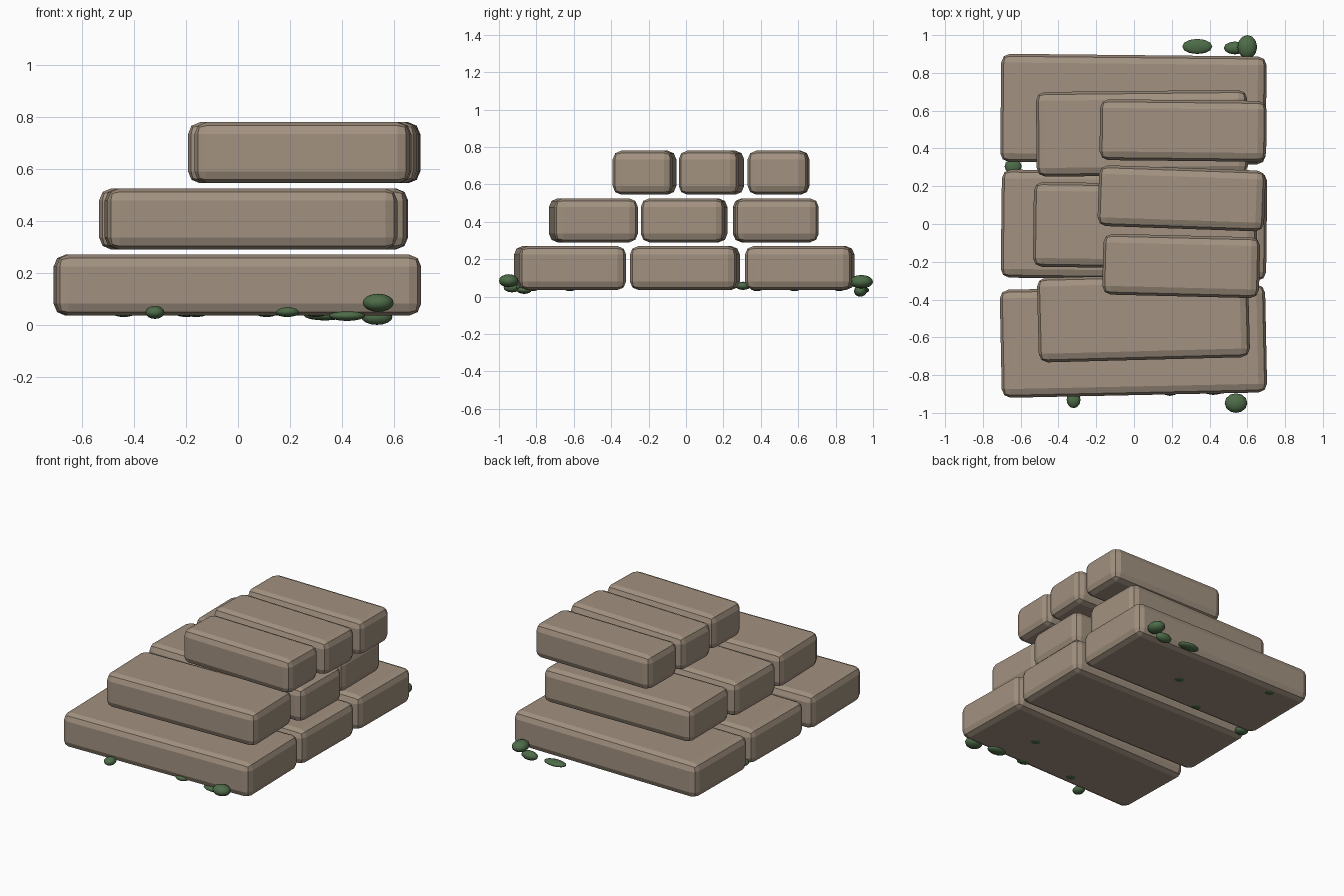
import bpy, bmesh, math
from mathutils import Matrix

cube = bpy.data.objects.get("Cube")
if cube:
    bpy.data.objects.remove(cube, do_unlink=True)


def material(name, rgb):
    mat = bpy.data.materials.new(name)
    mat.use_nodes = True
    color = (*rgb, 1)
    mat.diffuse_color = color
    mat.node_tree.nodes["Principled BSDF"].inputs["Base Color"].default_value = color
    return mat


stone = material("warm stone", (0.36, 0.285, 0.215))
moss = material("moss green", (0.075, 0.15, 0.065))


def add_object(name, bm, mat):
    mesh = bpy.data.meshes.new(name)
    bm.to_mesh(mesh)
    bm.free()
    mesh.materials.append(mat)
    obj = bpy.data.objects.new(name, mesh)
    bpy.context.collection.objects.link(obj)
    return obj


def block(name, x, y, z, size, degrees):
    """Stone slab with softly rounded edges, slightly turned on its course."""
    bm = bmesh.new()
    bmesh.ops.create_cube(bm, size=1, matrix=Matrix.Diagonal((*size, 1)))
    bmesh.ops.bevel(bm, geom=bm.edges[:], offset=0.046, segments=2,
                    profile=0.5, affect='EDGES')
    obj = add_object(name, bm, stone)
    obj.location = (x, y, z)
    obj.rotation_euler.z = math.radians(degrees)


def clump(name, x, y, z, rx, ry, rz):
    """Flattened moss cushion."""
    bm = bmesh.new()
    bmesh.ops.create_uvsphere(bm, u_segments=12, v_segments=8, radius=1,
                              matrix=Matrix.Diagonal((rx, ry, rz, 1)))
    for face in bm.faces:
        face.smooth = True
    add_object(name, bm, moss).location = (x, y, z)


# Three courses of three slabs: length, depth, height, then (x, y, turn)
courses = [
    ("lower", 0.153, (1.405, 0.572, 0.235),
     [(-0.003, -0.62, 1.2), (0.0, -0.006, -0.7), (-0.003, 0.608, -0.6)]),
    ("middle", 0.408, (1.118, 0.448, 0.235),
     [(0.05, -0.495, 1.5), (0.06, -0.01, -0.8), (0.042, 0.48, 0.6)]),
    ("upper", 0.663, (0.882, 0.322, 0.235),
     [(0.26, 0.495, -0.6), (0.252, 0.136, -2.0), (0.25, -0.222, -1.4)]),
]
courses[1][3][1] = (0.06, -0.01, -0.8)
for level, z, size, slabs in courses:
    for i, (x, y, turn) in enumerate(slabs):
        length = 0.83 if (level, i) == ("upper", 2) else size[0]
        if (level, i) == ("middle", 1):
            length = 1.185
        block(f"{level}_step_block_{i + 1}", x, y, z, (length, *size[1:]), turn)

# Moss along the front and back of the base
edge_moss = [
    (-0.32, -0.93, 0.048, 0.037, 0.045, 0.025),
    (0.54, -0.948, 0.085, 0.06, 0.052, 0.035),
    (0.42, -0.865, 0.035, 0.07, 0.04, 0.02),
    (0.6, 0.937, 0.08, 0.052, 0.063, 0.036),
    (0.535, 0.932, 0.03, 0.06, 0.034, 0.03),
    (0.335, 0.94, 0.035, 0.08, 0.04, 0.018),
    (-0.64, 0.305, 0.058, 0.045, 0.04, 0.022),
]
for i, values in enumerate(edge_moss):
    clump(f"moss_edge_{i + 1}", *values)

# Moss just showing under the base
for i, (x, y) in enumerate([(0.11, 0.58), (-0.44, 0.82), (-0.2, 0.38),
                            (0.3, -0.62), (-0.16, -0.82), (0.19, -0.87)]):
    clump(f"moss_under_{i + 1}", x, y, 0.051, 0.05, 0.04, 0.021)
